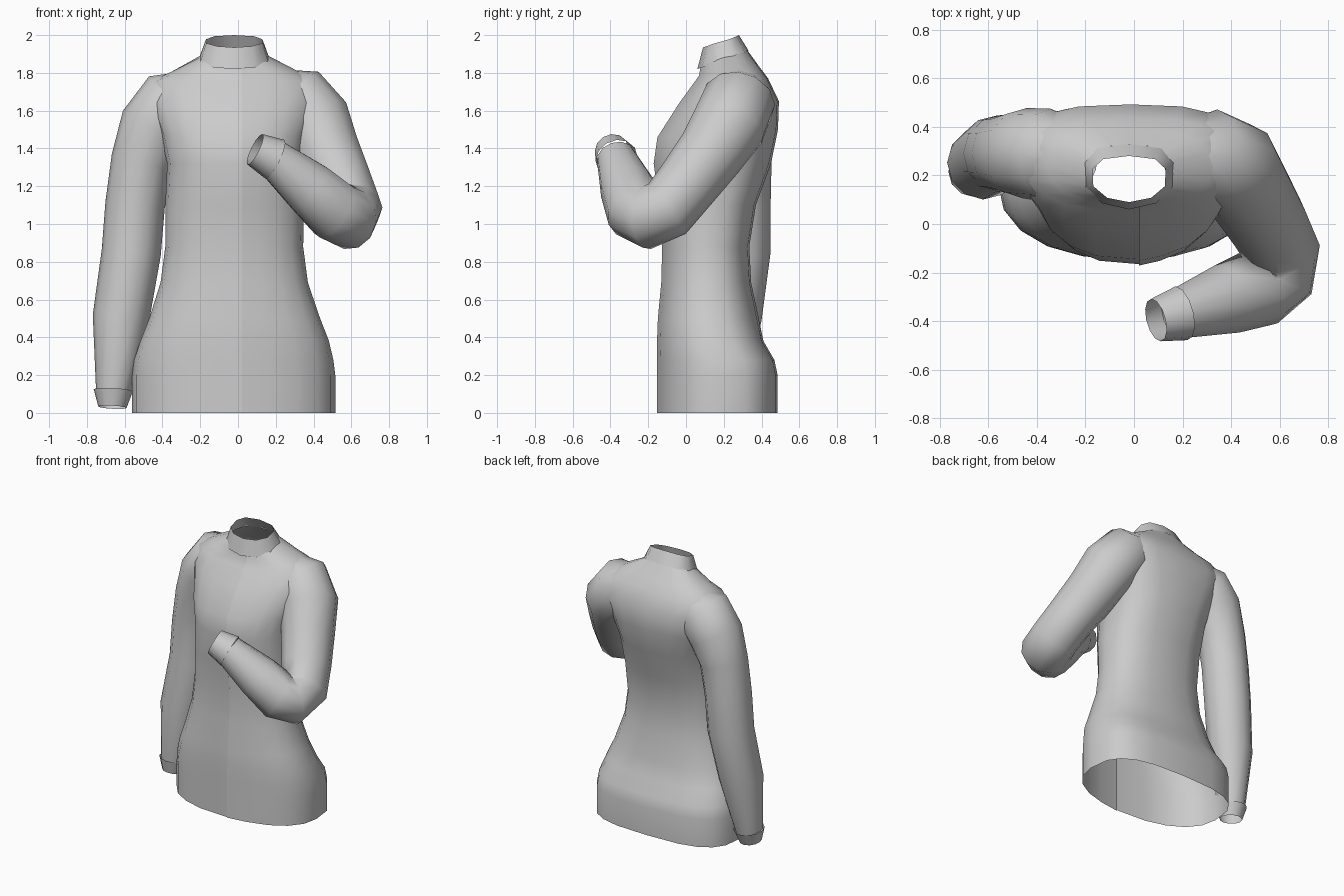
import bpy, bmesh, math
from mathutils import Vector

old = bpy.data.objects.get("Cube")
if old:
    bpy.data.objects.remove(old, do_unlink=True)

cloth = bpy.data.materials.new("grey_cloth")
cloth.use_nodes = True
GREY = (0.6, 0.6, 0.6, 1)
cloth.diffuse_color = GREY
cloth.node_tree.nodes["Principled BSDF"].inputs["Base Color"].default_value = GREY


def loft(name, rings, closed=True):
    """Skin a list of equal-length point rings into an open, smooth shell."""
    bm = bmesh.new()
    rows = [[bm.verts.new(p) for p in ring] for ring in rings]
    n = len(rows[0])
    for a, b in zip(rows, rows[1:]):
        for i in range(n if closed else n - 1):
            j = (i + 1) % n
            bm.faces.new((a[i], a[j], b[j], b[i]))
    for f in bm.faces:
        f.smooth = True
    mesh = bpy.data.meshes.new(name)
    bm.to_mesh(mesh)
    bm.free()
    mesh.materials.append(cloth)
    obj = bpy.data.objects.new(name, mesh)
    bpy.context.collection.objects.link(obj)
    return obj


def body_ring(x0, x1, y0, y1, zf, zb, square, front=1.0, n=20, lip=0.0):
    """Flattened oval that starts at the front; z runs from zf (front) to zb (back)."""
    cx, cy, a, b = (x0 + x1) / 2, (y0 + y1) / 2, (x1 - x0) / 2, (y1 - y0) / 2
    ring = []
    for i in range(n + (1 if lip else 0)):
        t = 2 * math.pi * i / n
        s, c = math.sin(t), math.cos(t)
        p = square if c < 0 else front
        x = cx + a * math.copysign(abs(s) ** p, s)
        y = cy - b * math.copysign(abs(c) ** p, c)
        ring.append(Vector((x, y, zf + (zb - zf) * (1 - c) / 2)))
    if lip:  # overlapping front opening
        ring[0] += Vector((0.02 - ring[0].x, -lip, 0))
        ring[-1].x = 0.02
    return ring


def tube(name, path, n=12):
    """Round sleeve along (x, y, z, radius) stations with carried-over frames."""
    pts = [Vector(p[:3]) for p in path]
    rings, u, prev = [], Vector((0, 1, 0)), None
    for k, p in enumerate(pts):
        t = Vector()
        if k:
            t += (p - pts[k - 1]).normalized()
        if k < len(pts) - 1:
            t += (pts[k + 1] - p).normalized()
        t.normalize()
        if prev:
            u = prev.rotation_difference(t) @ u
        u = (u - t * u.dot(t)).normalized()
        v, prev, r = t.cross(u), t, path[k][3]
        rings.append([p + r * (math.cos(a) * u + math.sin(a) * v)
                      for a in (2 * math.pi * i / n for i in range(n))])
    return loft(name, rings)


# Torso: left edge, right edge, front, back, front height, back height, back squareness
torso = [
    (-0.56, 0.515, -0.147, 0.485, 0, 0, 0.66),
    (-0.56, 0.515, -0.147, 0.485, 0.2, 0.2, 0.66),
    (-0.55, 0.505, -0.147, 0.468, 0.28, 0.28, 0.66),
    (-0.515, 0.48, -0.147, 0.41, 0.39, 0.38, 0.72),
    (-0.47, 0.435, -0.143, 0.385, 0.5, 0.5, 0.8),
    (-0.41, 0.37, -0.125, 0.345, 0.69, 0.69, 0.8),
    (-0.385, 0.345, -0.12, 0.335, 0.88, 0.88, 0.8),
    (-0.385, 0.35, -0.135, 0.37, 1.1, 1.1, 0.8),
    (-0.375, 0.34, -0.165, 0.45, 1.32, 1.32, 0.75),
    (-0.41, 0.37, -0.145, 0.487, 1.46, 1.5, 0.65),
    (-0.47, 0.44, -0.03, 0.492, 1.64, 1.65, 0.65),
    (-0.45, 0.41, 0.05, 0.435, 1.75, 1.77, 0.7),
    (-0.35, 0.32, 0.075, 0.39, 1.785, 1.83, 0.8),
    (-0.2, 0.16, 0.085, 0.325, 1.845, 1.92, 0.75),
]
loft("jacket_body", [body_ring(*r, front=0.9, lip=0.006) for r in torso], closed=False)

# Stand-up collar, tilted forward, with a squarer back
loft("collar", [
    body_ring(-0.21, 0.17, 0.06, 0.33, 1.82, 1.92, 0.7, n=10),
    body_ring(-0.175, 0.135, 0.09, 0.28, 1.935, 2.0, 0.7, n=10),
])

# Hanging right sleeve, its head tucked into the shoulder
tube("right_sleeve", [
    (-0.20, 0.28, 1.71, 0.115),
    (-0.35, 0.285, 1.635, 0.19),
    (-0.445, 0.29, 1.51, 0.187),
    (-0.51, 0.29, 1.33, 0.163),
    (-0.545, 0.29, 1.1, 0.158),
    (-0.565, 0.29, 0.85, 0.157),
    (-0.62, 0.25, 0.5, 0.15),
    (-0.66, 0.215, 0.11, 0.092),
])
tube("right_cuff", [
    (-0.66, 0.215, 0.12, 0.104),
    (-0.665, 0.205, 0.03, 0.075),
])

# Raised left sleeve, bent at the elbow
tube("left_sleeve", [
    (0.17, 0.29, 1.715, 0.115),
    (0.31, 0.28, 1.65, 0.195),
    (0.41, 0.23, 1.53, 0.2),
    (0.475, 0.13, 1.375, 0.18),
    (0.55, 0.005, 1.21, 0.167),
    (0.60, -0.10, 1.08, 0.165),
    (0.585, -0.205, 1.035, 0.17),
    (0.51, -0.265, 1.07, 0.165),
    (0.38, -0.31, 1.19, 0.147),
    (0.18, -0.372, 1.355, 0.103),
])
tube("left_cuff", [
    (0.195, -0.367, 1.343, 0.114),
    (0.09, -0.395, 1.395, 0.09),
])
